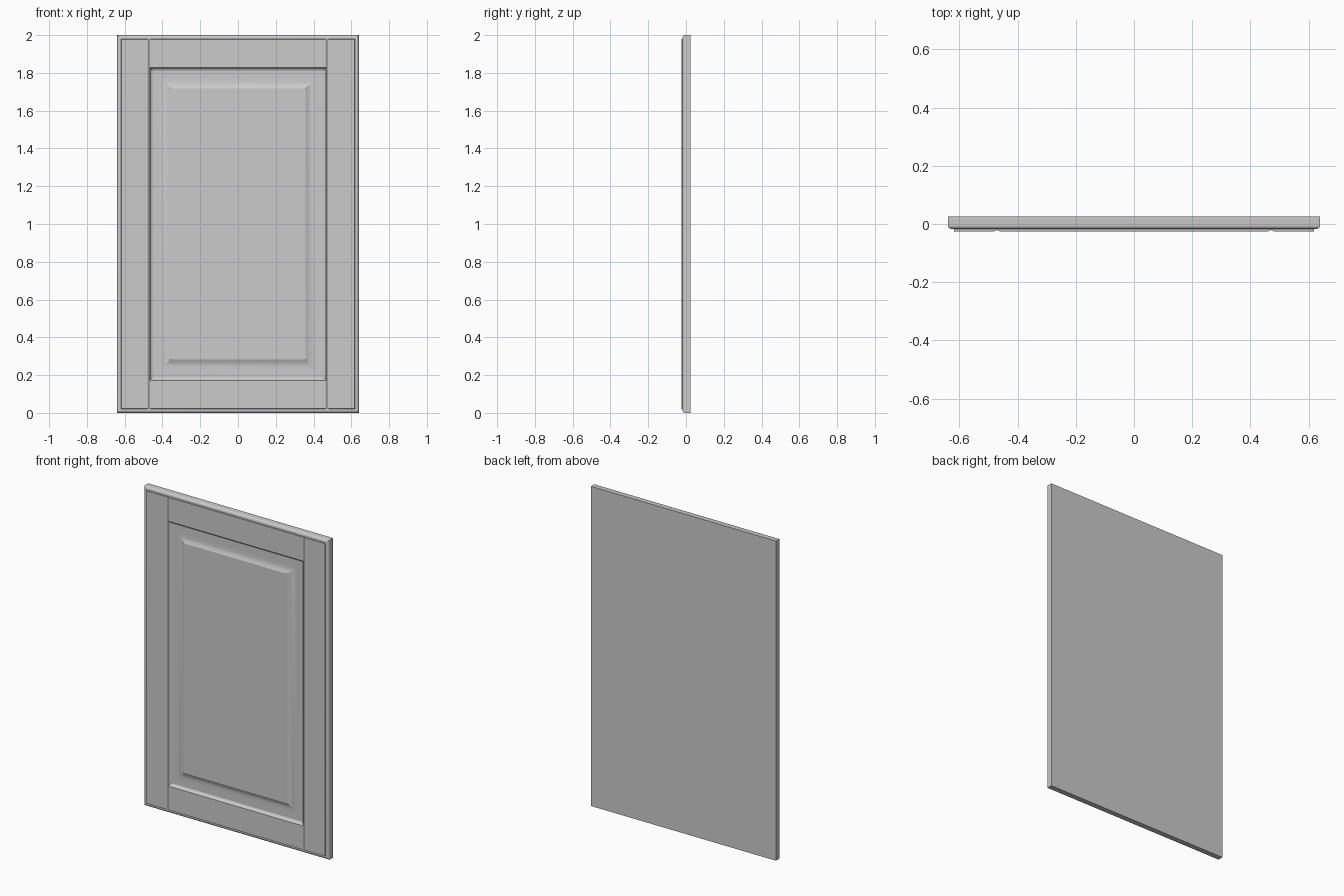
import bpy, bmesh, math

if "Cube" in bpy.data.objects:
    bpy.data.objects.remove(bpy.data.objects["Cube"])

W, H = 0.64, 2.0

# Door profile: (inset from the outer edge, y), from back to centre field
profile = [(0, 0.025), (0, -0.006)]
# rounded outer edge
for i in range(1, 7):
    a = math.radians(90 * i / 6)
    profile.append((0.017 * (1 - math.cos(a)), -0.006 - 0.012 * math.sin(a)))
# small step up to the frame face, then inner moulding down to the recess
profile += [(0.021, -0.018), (0.022, -0.025), (0.172, -0.025),
            (0.175, -0.019), (0.180, -0.013), (0.187, -0.009), (0.225, -0.009)]
# cove rising to the raised field
for i in range(1, 9):
    t = i / 8
    profile.append((0.225 + 0.057 * t, -0.009 - 0.014 * t ** 2.2))

bm = bmesh.new()
rings = []
for d, y in profile:
    x, lo, hi = W - d, d, H - d
    rings.append([bm.verts.new(p) for p in
                  ((-x, y, lo), (x, y, lo), (x, y, hi), (-x, y, hi))])
for a, b in zip(rings, rings[1:]):
    for i in range(4):
        j = (i + 1) % 4
        bm.faces.new((a[i], a[j], b[j], b[i]))
bm.faces.new(rings[0][::-1])
bm.faces.new(rings[-1])
bmesh.ops.recalc_face_normals(bm, faces=bm.faces)
mesh = bpy.data.meshes.new("panel_door")
bm.to_mesh(mesh)
bm.free()
door = bpy.data.objects.new("panel_door", mesh)
bpy.context.collection.objects.link(door)


def groove_cutter(x):
    """Triangular prism for the joint between stile and rails."""
    b = bmesh.new()
    tri = [(x - 0.022, -0.032), (x + 0.022, -0.032), (x, -0.0205)]
    low = [b.verts.new((px, py, -0.1)) for px, py in tri]
    face = b.faces.new(low)
    ext = bmesh.ops.extrude_face_region(b, geom=[face])
    top = [v for v in ext["geom"] if isinstance(v, bmesh.types.BMVert)]
    bmesh.ops.translate(b, verts=top, vec=(0, 0, H + 0.2))
    bmesh.ops.recalc_face_normals(b, faces=b.faces)
    me = bpy.data.meshes.new("groove_cutter")
    b.to_mesh(me)
    b.free()
    ob = bpy.data.objects.new("groove_cutter", me)
    ob.hide_render = True
    bpy.context.collection.objects.link(ob)
    return ob


# Full-height joint grooves on both stiles
bpy.context.view_layer.objects.active = door
door.select_set(True)
for s in (-1, 1):
    cutter = groove_cutter(s * 0.4715)
    mod = door.modifiers.new("joint_groove", 'BOOLEAN')
    mod.operation = 'DIFFERENCE'
    mod.solver = 'EXACT'
    mod.object = cutter
    bpy.ops.object.modifier_apply(modifier=mod.name)
    bpy.data.objects.remove(cutter)

bpy.ops.object.shade_smooth_by_angle(angle=math.radians(20))
